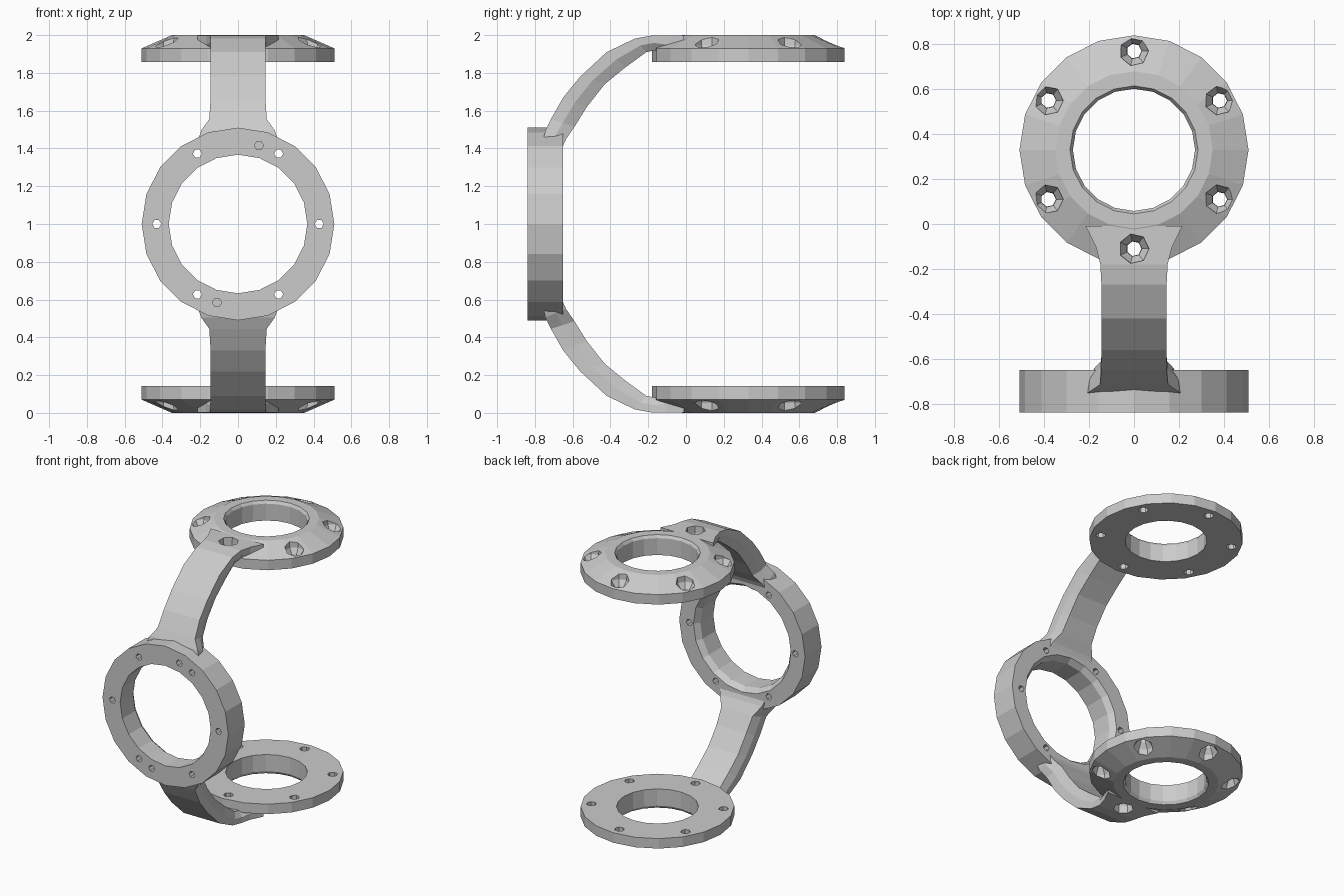
import bpy, bmesh
from math import pi, cos, sin
from mathutils import Matrix, Vector

if "Cube" in bpy.data.objects:
    bpy.data.objects.remove(bpy.data.objects["Cube"])


def finish(name, bm, matrix):
    bm.transform(matrix)
    bmesh.ops.recalc_face_normals(bm, faces=bm.faces)
    mesh = bpy.data.meshes.new(name)
    bm.to_mesh(mesh)
    bm.free()
    ob = bpy.data.objects.new(name, mesh)
    bpy.context.collection.objects.link(ob)
    return ob


def loft(name, rings, matrix, loop=False):
    """Skin closed sections; loop joins the last to the first, otherwise cap."""
    bm = bmesh.new()
    rows = [[bm.verts.new(p) for p in ring] for ring in rings]
    n = len(rows[0])
    pairs = list(zip(rows, rows[1:])) + ([(rows[-1], rows[0])] if loop else [])
    for a, b in pairs:
        for i in range(n):
            j = (i + 1) % n
            bm.faces.new((a[i], a[j], b[j], b[i]))
    if not loop:
        bm.faces.new(rows[0])
        bm.faces.new(rows[-1])
    return finish(name, bm, matrix)


def lathe(name, profile, sides, matrix, loop=False):
    rings = [[(r * cos(2 * pi * k / sides), r * sin(2 * pi * k / sides), z)
              for k in range(sides)] for r, z in profile]
    return loft(name, rings, matrix, loop)


def combine(target, other, operation):
    mod = target.modifiers.new(operation, 'BOOLEAN')
    mod.operation = operation
    mod.solver = 'EXACT'
    mod.object = other
    bpy.context.view_layer.objects.active = target
    bpy.ops.object.modifier_apply(modifier=mod.name)
    bpy.data.objects.remove(other, do_unlink=True)


# Front ring: lathe axis z turned to point along +y
front = Matrix.Translation((0, 0, 1)) @ Matrix.Rotation(-pi / 2, 4, 'X')
bracket = lathe("bracket", [(0.51, -0.84), (0.51, -0.65), (0.395, -0.65),
                            (0.367, -0.69), (0.367, -0.84)], 20, front, True)

# Arm stations: outer (y, z), inner (y, z), half width
stations = [
    ((-0.755, 1.45), (-0.655, 1.405), 0.21),
    ((-0.745, 1.495), (-0.635, 1.45), 0.195),
    ((-0.715, 1.555), (-0.59, 1.515), 0.152),
    ((-0.65, 1.67), (-0.525, 1.62), 0.145),
    ((-0.56, 1.78), (-0.43, 1.74), 0.145),
    ((-0.42, 1.91), (-0.32, 1.83), 0.145),
    ((-0.27, 1.982), (-0.21, 1.91), 0.145),
    ((-0.18, 1.998), (-0.16, 1.92), 0.15),
    ((-0.10, 1.998), (-0.10, 1.90), 0.17),
    ((-0.01, 1.998), (-0.01, 1.90), 0.215),
]
sections = []
for o, i, w in stations:
    m = ((o[0] + i[0]) / 2, (o[1] + i[1]) / 2)
    c = w - 0.025
    sections.append([(w, *o), (-w, *o), (-w, *m), (-c, *i), (c, *i), (w, *m)])

# Upper and lower arm and end plate, mirrored about z = 1
mirror = Matrix.Translation((0, 0, 2)) @ Matrix.Diagonal((1, 1, -1, 1))
centre = Matrix.Translation((0, 0.33, 0))
plate_profile = [(0.51, 1.857), (0.51, 1.93), (0.35, 2.0),
                 (0.285, 2.0), (0.272, 1.98), (0.272, 1.857)]
for side, flip in (("upper", Matrix()), ("lower", mirror)):
    plate = lathe(side + "_plate", plate_profile, 20, flip @ centre, True)
    arm = loft(side + "_arm", sections, flip)
    combine(plate, arm, 'UNION')
    # Six countersunk screw holes
    for k in range(6):
        a = pi / 2 + k * pi / 3
        at = Matrix.Translation((0.44 * cos(a), 0.33 + 0.44 * sin(a), 0))
        hole = lathe("screw_hole", [(0.031, 1.8), (0.035, 1.905), (0.064, 1.945),
                                    (0.07, 2.05)], 7, flip @ at)
        hole.hide_render = True
        combine(plate, hole, 'DIFFERENCE')
    combine(bracket, plate, 'UNION')

# Front ring holes: six through, two blind alignment holes
holes = [(k * pi / 3, -0.5) for k in range(6)]
holes += [(pi * 75 / 180, -0.74), (pi * 255 / 180, -0.74)]
for a, end in holes:
    at = Matrix.Translation((0.43 * cos(a), -0.43 * sin(a), 0))
    hole = lathe("ring_hole", [(0.024, -0.9), (0.024, end)], 6, front @ at)
    hole.hide_render = True
    combine(bracket, hole, 'DIFFERENCE')
